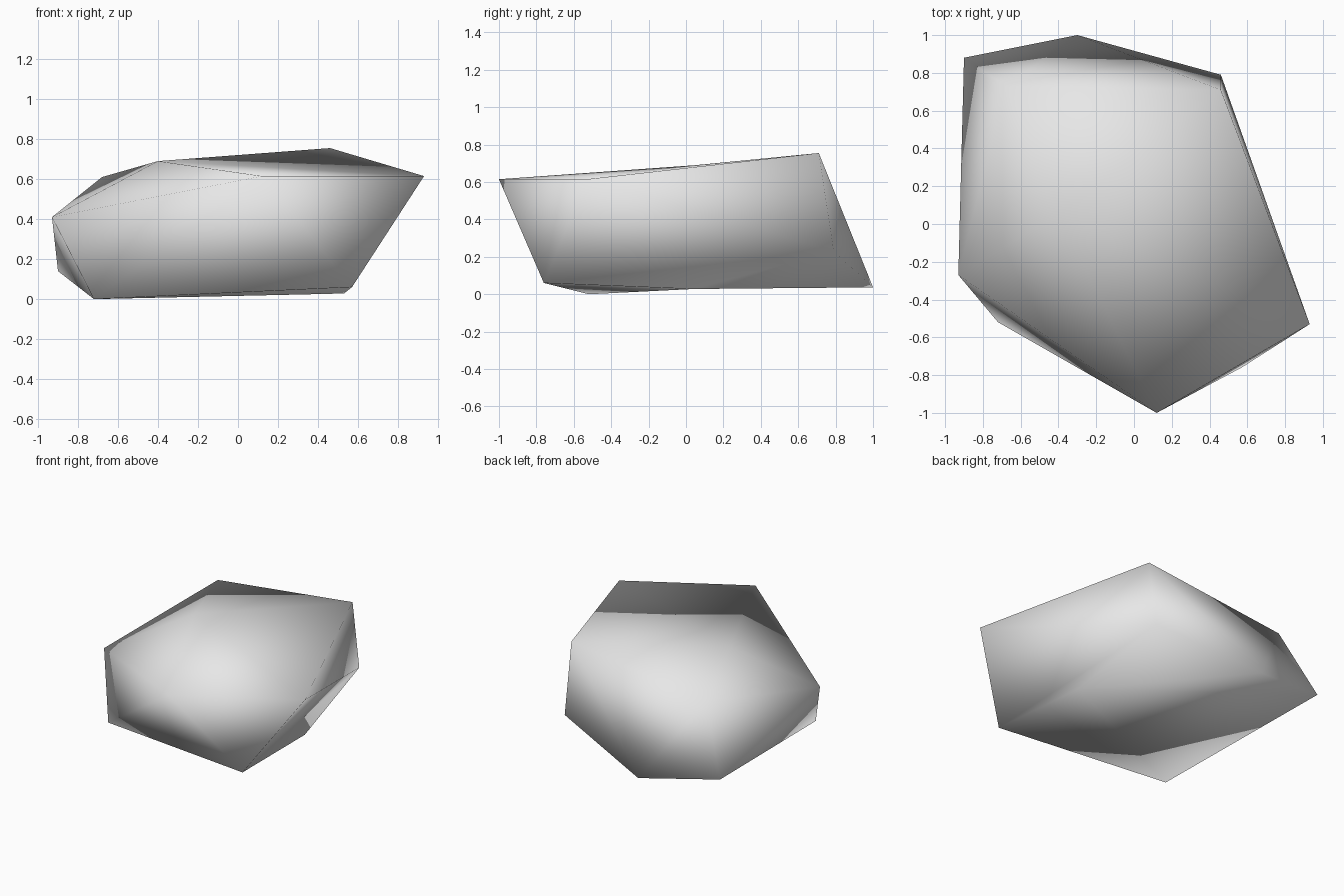
import bpy
import bmesh

cube = bpy.data.objects.get("Cube")
if cube:
    bpy.data.objects.remove(cube, do_unlink=True)

# One plain stone colour
stone = bpy.data.materials.new("stone_grey")
stone.use_nodes = True
grey = (0.8, 0.8, 0.8, 1)
stone.diffuse_color = grey
stone.node_tree.nodes["Principled BSDF"].inputs["Base Color"].default_value = grey

# Rough boulder: a twenty-sided stone with two offset rings and two poles
top_pole = (-0.40, 0.05, 0.69)
bottom_pole = (0.53, 0.04, 0.028)
upper_ring = [(0.12, -1.0, 0.615), (0.93, -0.53, 0.615), (0.46, 0.71, 0.755),
              (-0.68, 0.73, 0.61), (-0.93, -0.27, 0.41)]
lower_ring = [(0.57, -0.76, 0.06), (0.46, 0.79, 0.23), (-0.30, 1.0, 0.037),
              (-0.90, 0.88, 0.14), (-0.72, -0.52, 0.0)]

bm = bmesh.new()
top = bm.verts.new(top_pole)
bottom = bm.verts.new(bottom_pole)
upper = [bm.verts.new(p) for p in upper_ring]
lower = [bm.verts.new(p) for p in lower_ring]

# Caps and the zigzag band between the rings
for i in range(len(upper)):
    j = (i + 1) % len(upper)
    bm.faces.new((top, upper[i], upper[j]))
    bm.faces.new((upper[i], lower[i], upper[j]))
    bm.faces.new((lower[i], lower[j], upper[j]))
    bm.faces.new((bottom, lower[j], lower[i]))
bmesh.ops.recalc_face_normals(bm, faces=bm.faces[:])
for face in bm.faces:
    face.smooth = True

mesh = bpy.data.meshes.new("boulder")
bm.to_mesh(mesh)
bm.free()
mesh.materials.append(stone)
boulder = bpy.data.objects.new("boulder", mesh)
bpy.context.collection.objects.link(boulder)
